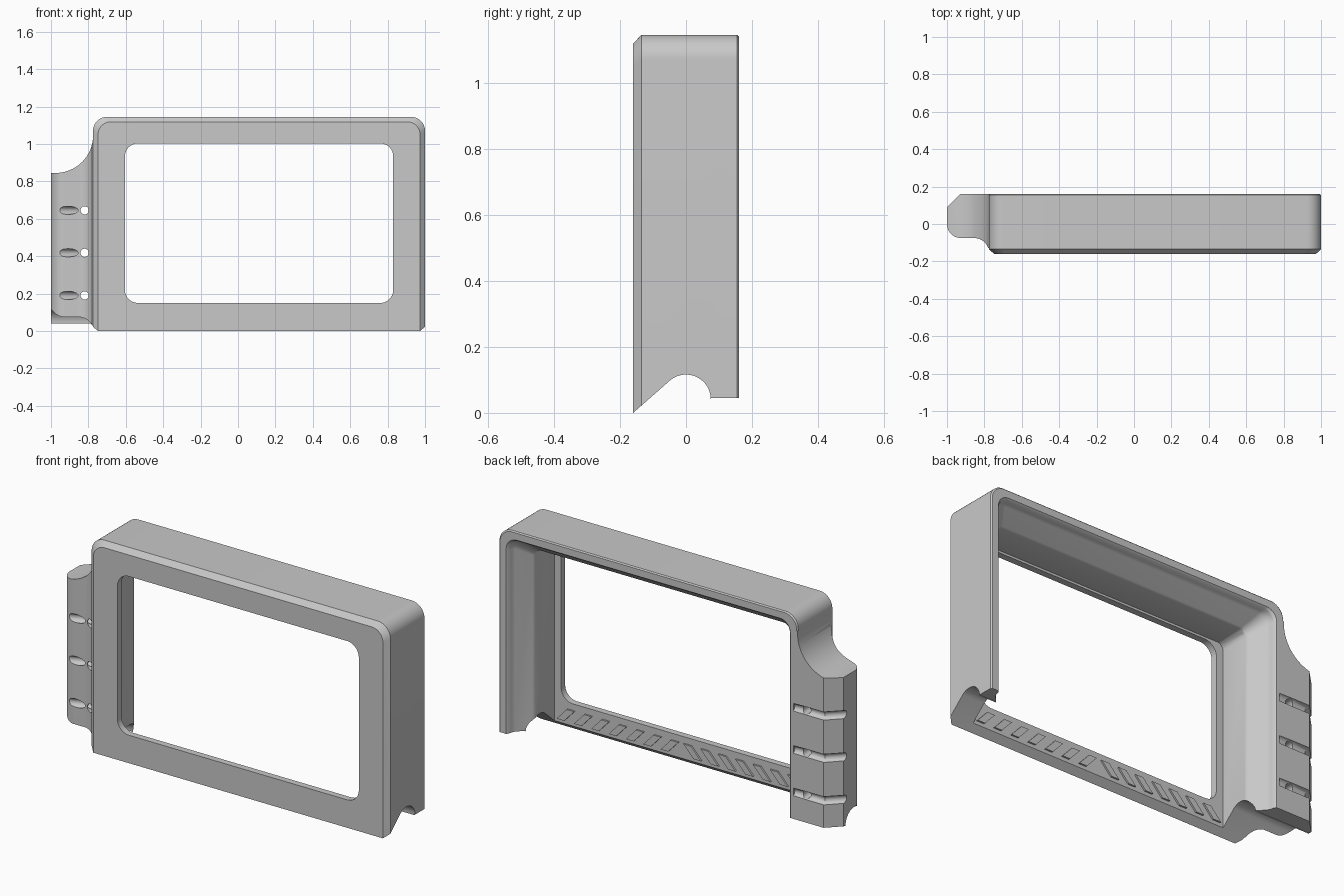
import bpy, bmesh, math
from mathutils import Vector

old = bpy.data.objects.get("Cube")
if old:
    bpy.data.objects.remove(old, do_unlink=True)

grey = bpy.data.materials.new("matte grey")
grey.use_nodes = True
grey.diffuse_color = (0.58, 0.58, 0.58, 1)
grey.node_tree.nodes["Principled BSDF"].inputs["Base Color"].default_value = (0.58, 0.58, 0.58, 1)


def loft(name, rings):
    """Skin equal-length rings of points and cap both ends."""
    bm = bmesh.new()
    rows = [[bm.verts.new(p) for p in ring] for ring in rings]
    n = len(rows[0])
    for a, b in zip(rows, rows[1:]):
        for i in range(n):
            j = (i + 1) % n
            bm.faces.new((a[i], a[j], b[j], b[i]))
    bm.faces.new(rows[0])
    bm.faces.new(rows[-1][::-1])
    bmesh.ops.recalc_face_normals(bm, faces=bm.faces)
    mesh = bpy.data.meshes.new(name)
    bm.to_mesh(mesh)
    bm.free()
    ob = bpy.data.objects.new(name, mesh)
    bpy.context.collection.objects.link(ob)
    mesh.materials.append(grey)
    return ob


def arc(cx, cy, r, start, end, steps=10):
    angles = [math.radians(start + (end - start) * i / steps) for i in range(steps + 1)]
    return [(cx + r * math.cos(a), cy + r * math.sin(a)) for a in angles]


def outline(x0, x1, z0, z1, r_low, r_top):
    """Rectangle with rounded corners in the front plane."""
    return (arc(x1 - r_top, z1 - r_top, r_top, 0, 90) + arc(x0 + r_top, z1 - r_top, r_top, 90, 180)
            + arc(x0 + r_low, z0 + r_low, r_low, 180, 270) + arc(x1 - r_low, z0 + r_low, r_low, 270, 360))


def shell(name, sections):
    """Loft of case outlines, each given as (y, inset)."""
    return loft(name, [[(x, y, z) for x, z in
                        outline(LEFT + d, RIGHT - d, -0.2, TOP - d, 0.01, 0.075 - d * 0.3)]
                       for y, d in sections])


def rod(name, a, b, r, sides=20):
    """Round bar between two points."""
    a, b = Vector(a), Vector(b)
    u = (b - a).orthogonal().normalized()
    v = (b - a).normalized().cross(u)
    ring = arc(0, 0, r, 0, 360 - 360 / sides, sides - 1)
    return loft(name, [[p + u * s + v * t for s, t in ring] for p in (a, b)])


def combine(ob, other, operation):
    mod = ob.modifiers.new("join", 'BOOLEAN')
    mod.operation = operation
    mod.solver = 'EXACT'
    mod.object = other
    bpy.context.view_layer.objects.active = ob
    bpy.ops.object.modifier_apply(modifier=mod.name)
    bpy.data.objects.remove(other, do_unlink=True)


LEFT, RIGHT, TOP, FRONT, BACK = -0.775, 1.0, 1.145, -0.16, 0.16
FLOOR = -0.125

# Outer case with a chamfered front edge
frame = shell("bezel_frame", [(FRONT, 0.027), (-0.135, 0), (0.154, 0), (BACK, 0.006)])

# Side grip: horizontal section extruded upward, with a scooped shoulder
section = ([(-0.72, BACK), (-0.93, BACK), (-1.0, 0.09)] + arc(-0.925, 0, 0.075, 180, 270)
           + [(-0.86, -0.075)] + arc(-0.855, -0.155, 0.08, 85, 20, 8) + [(-0.72, -0.128)])
grip = loft("side_grip", [[(x, y, z) for x, y in section] for z in (-0.1, 1.06)])
scoop = [(-1.1, 1.2), (-1.1, 0.845)] + arc(-0.975, 1.045, 0.2, 270, 360, 16) + [(-0.775, 1.2)]
combine(grip, loft("shoulder_cutter", [[(x, y, z) for x, z in scoop] for y in (-0.3, 0.3)]), 'DIFFERENCE')
combine(frame, grip, 'UNION')

# Inner cavity: thick walls that flare out to a thin rim at the open back
combine(frame, shell("cavity_cutter", [(FLOOR, 0.13), (0.035, 0.13), (0.048, 0.124), (0.115, 0.064),
                                       (0.13, 0.056), (0.15, 0.052), (0.17, 0.035)]), 'DIFFERENCE')
window = outline(-0.605, 0.83, 0.15, 1.003, 0.07, 0.07)
combine(frame, loft("window_cutter", [[(x, y, z) for x, z in window] for y in (-0.3, 0)]), 'DIFFERENCE')

# Sloped and arched lower edge, cut right across the width
lower = ([(0.3, -0.4), (0.3, 0.045), (0.075, 0.045)] + arc(0, 0.041, 0.075, 0, 128, 16)
         + [(FRONT, 0), (-0.3, -0.12), (-0.3, -0.4)])
combine(frame, loft("lower_cutter", [[(x, y, z) for y, z in lower] for x in (-1.2, 1.2)]), 'DIFFERENCE')

# Tie slots through the grip: front mouth, through hole, back groove, corner groove
for z in (0.19, 0.418, 0.645):
    for a, b in (((-0.805, -0.03), (-0.95, -0.092)), ((-0.82, -0.2), (-0.82, 0.25)),
                 ((-0.75, 0.168), (-0.94, 0.158)), ((-0.91, 0.178), (-1.03, 0.066))):
        combine(frame, rod("slot_cutter", (*a, z), (*b, z), 0.022), 'DIFFERENCE')

# Slanted ribs on the inside of the lower rail, leaning towards the middle
centre = (LEFT + RIGHT) / 2
for side, label in ((1, "left"), (-1, "right")):
    for i in range(7):
        x = 0.015 + i * 0.103
        corners = [(x + 0.06, 0.05), (x + 0.105, 0.05), (x + 0.045, 0.115), (x, 0.115)]
        loft(f"{label}_rib_{i + 1}", [[(centre + side * s, y, z) for s, z in corners]
                                      for y in (FLOOR - 0.005, FLOOR + 0.009)])

# Smooth the curved surfaces, keeping edges crisp
bpy.ops.object.select_all(action='DESELECT')
frame.select_set(True)
bpy.context.view_layer.objects.active = frame
bpy.ops.object.shade_smooth_by_angle(angle=math.radians(30))
